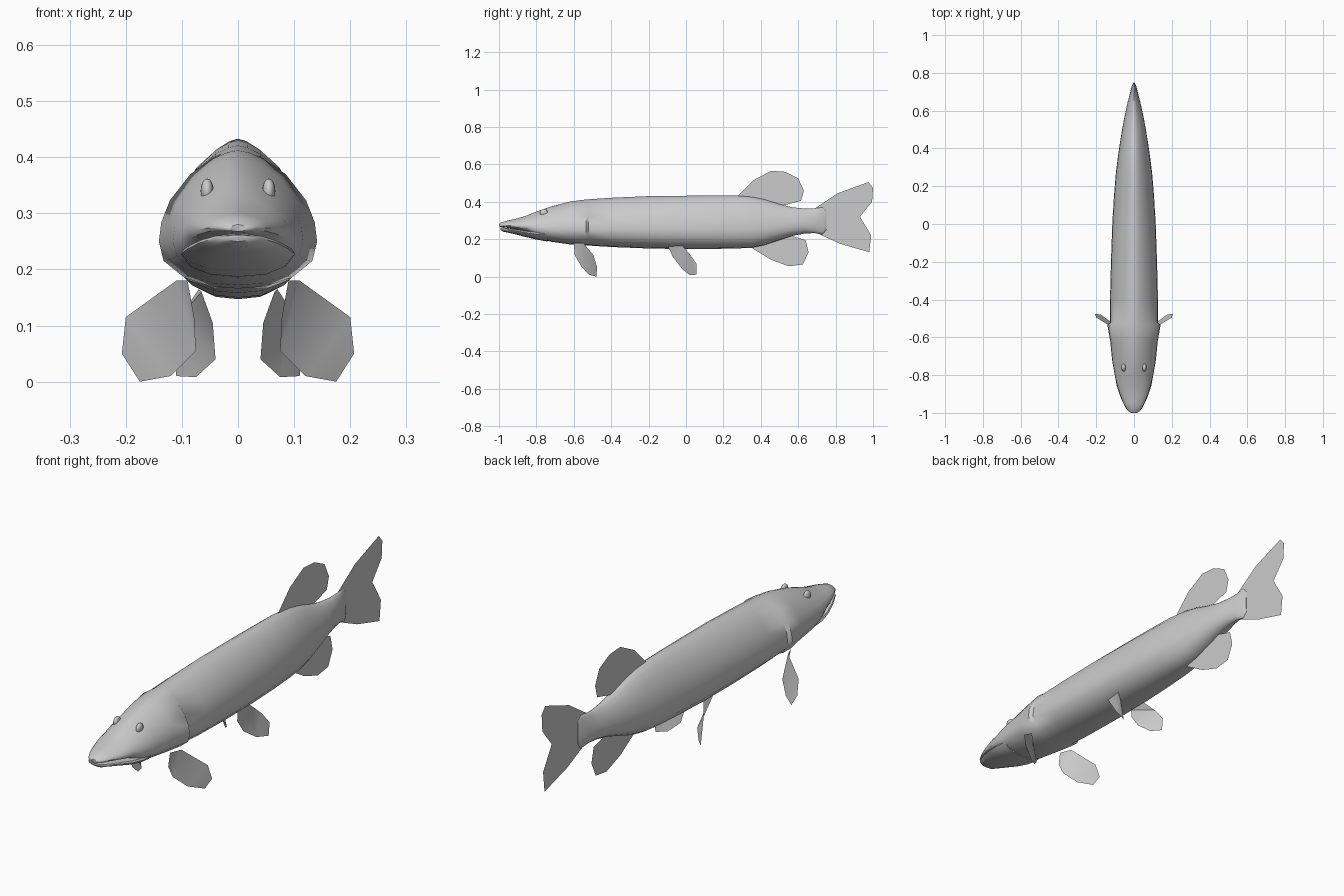
import bpy, bmesh, math

grey = bpy.data.materials.new("fish grey")
grey.diffuse_color = (0.6, 0.6, 0.6, 1)


def finish(name, bm, angle=40, recalc=True):
    if recalc:
        bmesh.ops.recalc_face_normals(bm, faces=bm.faces[:])
    me = bpy.data.meshes.new(name)
    bm.to_mesh(me)
    bm.free()
    ob = bpy.data.objects.new(name, me)
    bpy.context.collection.objects.link(ob)
    me.materials.append(grey)
    bpy.ops.object.select_all(action='DESELECT')
    ob.select_set(True)
    bpy.context.view_layer.objects.active = ob
    bpy.ops.object.shade_smooth_by_angle(angle=math.radians(angle))
    return ob


def loft(name, half, rows):
    # half: half section (x share, z share) from top to bottom; rows: y, z low, z high, half width
    ring = half + [(-x, z) for x, z in half[-2:0:-1]]
    bm = bmesh.new()
    loops = [[bm.verts.new((x * w, y, lo + z * (hi - lo))) for x, z in ring]
             for y, lo, hi, w in rows]
    n = len(ring)
    for a, b in zip(loops, loops[1:]):
        for i in range(n):
            bm.faces.new((a[i], a[(i + 1) % n], b[(i + 1) % n], b[i]))
    bm.faces.new(loops[0])
    bm.faces.new(loops[-1][::-1])
    return finish(name, bm)


def fin(name, pts):
    bm = bmesh.new()
    bm.faces.new([bm.verts.new(p) for p in pts])
    bmesh.ops.triangulate(bm, faces=bm.faces[:])
    return finish(name, bm, 60)


# Body with head, gill step and tapering tail
loft("body",
     [(0, 1), (.14, .985), (.32, .94), (.6, .83), (.86, .64), (.97, .48), (1, .34),
      (.94, .2), (.68, .08), (.35, .015), (0, 0)],
     [(-1, .268, .28, .015), (-.988, .265, .29, .034), (-.95, .26, .3, .055),
      (-.9, .25, .311, .075), (-.85, .238, .327, .09), (-.8, .208, .347, .102),
      (-.72, .186, .375, .116), (-.62, .172, .401, .126), (-.535, .166, .412, .141),
      (-.522, .166, .413, .127), (-.4, .158, .421, .127), (-.2, .15, .43, .122),
      (0, .147, .432, .115), (.15, .148, .433, .106), (.27, .15, .433, .096),
      (.35, .154, .426, .086), (.42, .168, .412, .076), (.5, .195, .387, .063),
      (.57, .218, .37, .05), (.64, .231, .363, .035), (.69, .232, .365, .022),
      (.73, .225, .37, .012), (.75, .25, .345, .002)])

# Lower jaw
loft("lower_jaw",
     [(0, 1), (.65, 1), (.95, .9), (1, .7), (.85, .35), (.5, .08), (0, 0)],
     [(-.992, .25, .261, .018), (-.978, .24, .262, .042), (-.92, .228, .255, .07),
      (-.86, .212, .246, .091), (-.8, .198, .24, .102), (-.74, .187, .24, .1)])

# Flat fins on the centre line (y, z outlines)
for name, outline in {
    "dorsal_fin": [(.27, .425), (.36, .515), (.455, .565), (.53, .56), (.6, .525), (.63, .46),
                   (.615, .405), (.52, .38), (.5, .35), (.4, .38)],
    "anal_fin": [(.34, .16), (.455, .09), (.55, .055), (.625, .065), (.655, .13), (.64, .195),
                 (.555, .22), (.5, .23), (.42, .2)],
    "tail_fin": [(.69, .365), (.81, .445), (.975, .505), (1, .475), (.995, .4), (.93, .32),
                 (.99, .22), (.98, .13), (.825, .175), (.7, .232), (.69, .3)],
}.items():
    fin(name, [(0, y, z) for y, z in outline])

# Paired fins and eyes, mirrored left and right
pectoral = [(.09, -.6, .18), (.078, -.595, .115), (.075, -.56, .055), (.12, -.52, .01),
            (.175, -.48, 0), (.207, -.475, .05), (.2, -.495, .115), (.11, -.55, .18)]
pelvic = [(.065, -.095, .16), (.045, -.07, .105), (.04, -.02, .04), (.075, .02, .008),
          (.11, .055, .01), (.115, .055, .07), (.1, .02, .12), (.07, -.02, .165)]
for side, s in (("right", -1), ("left", 1)):
    fin(side + "_pectoral_fin", [(s * x, y, z) for x, y, z in pectoral])
    fin(side + "_pelvic_fin", [(s * x, y, z) for x, y, z in pelvic])
    bm = bmesh.new()
    bmesh.ops.create_uvsphere(bm, u_segments=16, v_segments=10, radius=.021)
    bmesh.ops.scale(bm, vec=(.55, 1, 1.05), verts=bm.verts[:])
    bmesh.ops.translate(bm, vec=(s * .055, -.76, .34), verts=bm.verts[:])
    finish(side + "_eye", bm, 60)
